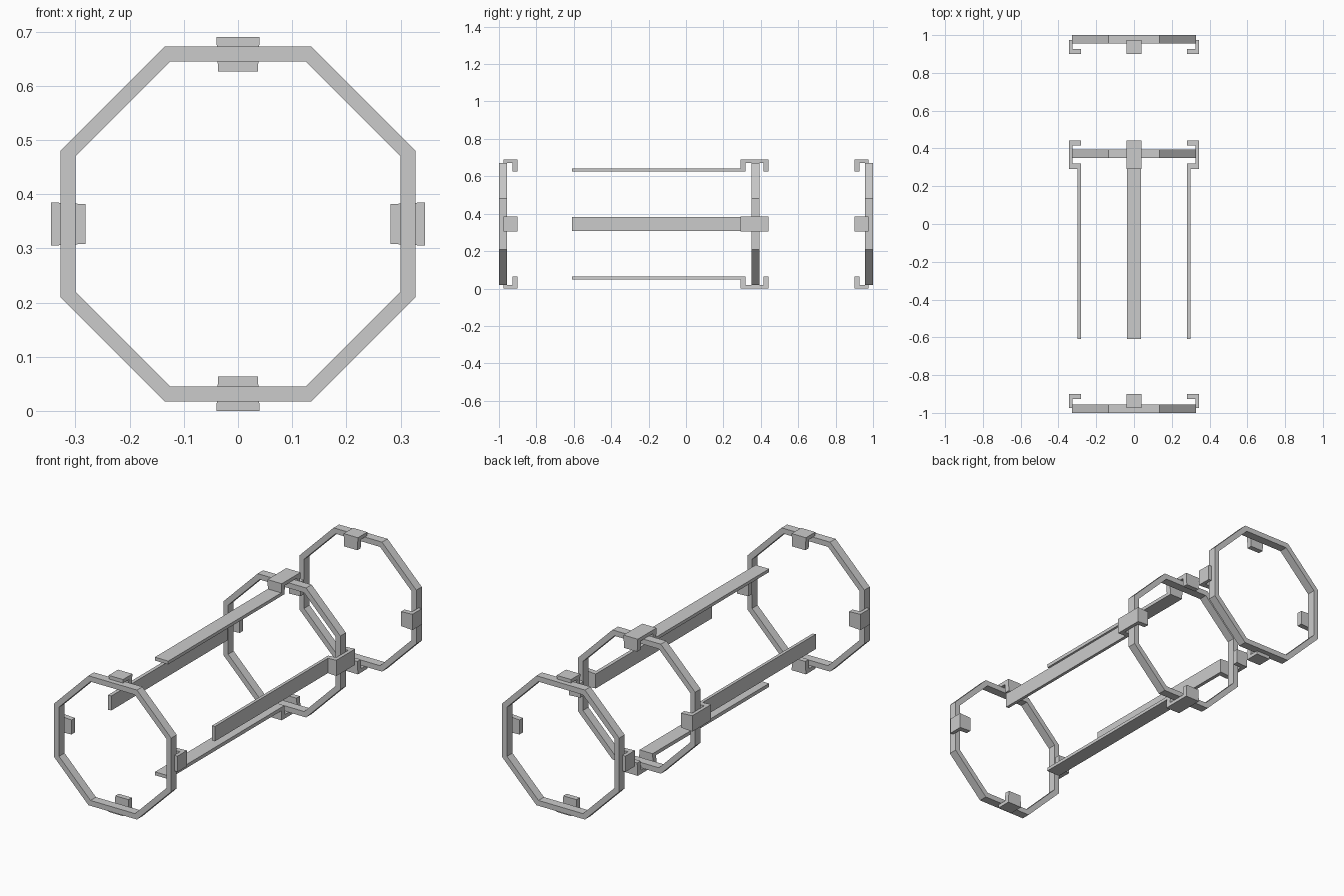
import bpy, bmesh, math
from mathutils import Matrix

cube = bpy.data.objects.get("Cube")
if cube:
    bpy.data.objects.remove(cube, do_unlink=True)

grey = bpy.data.materials.new("light grey")
grey.use_nodes = True
colour = (0.6, 0.6, 0.6, 1)
grey.diffuse_color = colour
grey.node_tree.nodes["Principled BSDF"].inputs["Base Color"].default_value = colour

AXIS_Z = 0.345            # height of the frame's long axis
R_TOP, R_OUT, R_IN, R_LEG = 0.345, 0.327, 0.30, 0.281
LEG, HALF_RING = 0.027, 0.022


def finish(name, bm, angle=0):
    """Turn a bmesh into an object, spun around the long axis."""
    bmesh.ops.recalc_face_normals(bm, faces=bm.faces)
    mesh = bpy.data.meshes.new(name)
    bm.to_mesh(mesh)
    bm.free()
    mesh.materials.append(grey)
    obj = bpy.data.objects.new(name, mesh)
    bpy.context.collection.objects.link(obj)
    obj.matrix_world = Matrix.Translation((0, 0, AXIS_Z)) @ Matrix.Rotation(angle, 4, 'Y')


def ring(name, y):
    """Octagonal hoop swept from a rectangular section."""
    bm = bmesh.new()
    section = [(R_OUT, y - HALF_RING), (R_OUT, y + HALF_RING),
               (R_IN, y + HALF_RING), (R_IN, y - HALF_RING)]
    loops = []
    for i in range(8):
        a = math.radians(22.5 + 45 * i)
        k = 1 / math.cos(math.pi / 8)
        loops.append([bm.verts.new((r * k * math.cos(a), v, r * k * math.sin(a)))
                      for r, v in section])
    for i in range(8):
        p, q = loops[i], loops[(i + 1) % 8]
        for j in range(4):
            n = (j + 1) % 4
            bm.faces.new((p[j], p[n], q[n], q[j]))
    finish(name, bm)


def bar(name, profile, angle):
    """Extrude a (y, radius) profile sideways, slightly narrower inwards."""
    bm = bmesh.new()
    sides = []
    for s in (-1, 1):
        sides.append([bm.verts.new((s * (0.0365 + 0.055 * (r - R_LEG)), y, r))
                      for y, r in profile])
    a, b = sides
    bm.faces.new(a)
    bm.faces.new(b)
    for i in range(len(a)):
        n = (i + 1) % len(a)
        bm.faces.new((a[i], a[n], b[n], b[i]))
    finish(name, bm, angle)


# Three hoops
ring("front_ring", -1 + HALF_RING)
ring("middle_ring", 0.372)
ring("back_ring", 1 - HALF_RING)

under = R_OUT - 0.001
for label, turn in (("top", 0), ("left", 1), ("bottom", 2), ("right", 3)):
    angle = turn * math.pi / 2
    # L-shaped end clips
    for end, s in (("front", -1), ("back", 1)):
        bar(f"{end}_clip_{label}",
            [(s * y, r) for y, r in ((0.90, R_TOP), (0.975, R_TOP), (0.975, under),
                                     (0.90 + LEG, under), (0.90 + LEG, R_LEG), (0.90, R_LEG))],
            angle)
    # Staple over the middle hoop
    y0, y1 = 0.292, 0.442
    bar(f"middle_clip_{label}",
        [(y0, R_TOP), (y1, R_TOP), (y1, R_LEG), (y1 - LEG, R_LEG), (y1 - LEG, under),
         (y0 + LEG, under), (y0 + LEG, R_LEG), (y0, R_LEG)], angle)
    # Long flat rail running forward from the staple
    r = R_LEG + 0.017
    bar(f"rail_{label}", [(-0.61, R_LEG), (y0, R_LEG), (y0, r), (-0.61, r)], angle)
